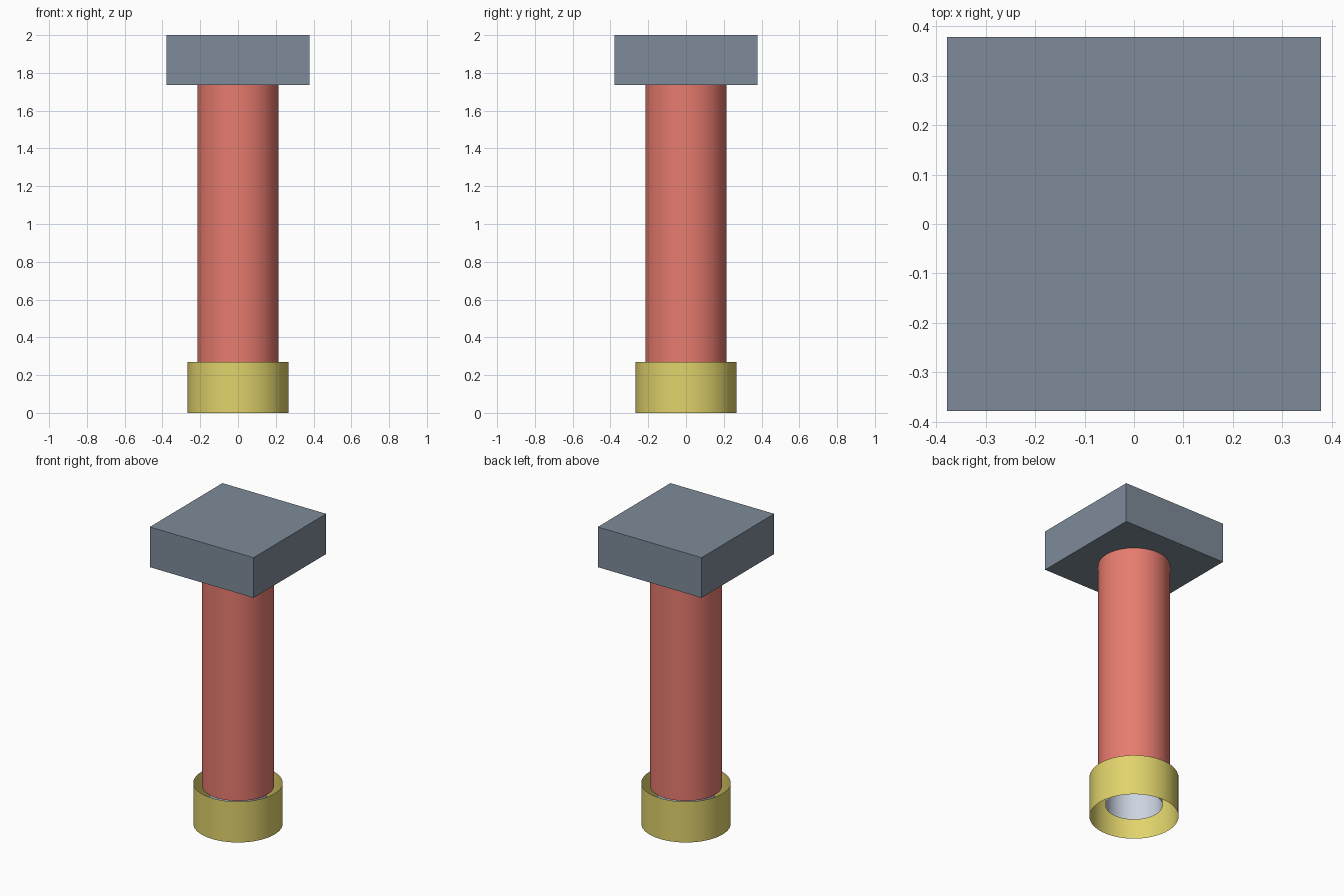
import bpy
import math

if "Cube" in bpy.data.objects:
    bpy.data.objects.remove(bpy.data.objects["Cube"])


def colour(obj, name, rgb):
    mat = bpy.data.materials.new(name)
    mat.diffuse_color = (*rgb, 1.0)
    mat.use_nodes = True
    mat.node_tree.nodes["Principled BSDF"].inputs["Base Color"].default_value = mat.diffuse_color
    obj.data.materials.append(mat)


def open_tube(name, radius, z0, z1, rgb):
    """Thin-walled, open-ended round sleeve."""
    bpy.ops.mesh.primitive_cylinder_add(
        vertices=64, radius=radius, depth=z1 - z0,
        end_fill_type='NOTHING', location=(0, 0, (z0 + z1) / 2))
    obj = bpy.context.object
    obj.name = name
    bpy.ops.object.shade_smooth_by_angle(angle=math.radians(30))
    colour(obj, name + "_colour", rgb)
    return obj


# Square head
TOP, HEAD = 2.0, 0.265
bpy.ops.mesh.primitive_cube_add(size=1, location=(0, 0, TOP - HEAD / 2))
head = bpy.context.object
head.name = "head_block"
head.scale = (0.757, 0.757, HEAD)
bpy.ops.object.transform_apply(location=False, rotation=False, scale=True)
colour(head, "slate", (0.21, 0.26, 0.32))

# Main shaft, inner tube and bottom collar
open_tube("shaft", 0.215, 0.25, TOP - HEAD, (0.80, 0.20, 0.16))
open_tube("inner_tube", 0.171, 0.076, TOP - HEAD, (0.60, 0.66, 0.75))
open_tube("collar", 0.267, 0.0, 0.27, (0.75, 0.65, 0.15))
